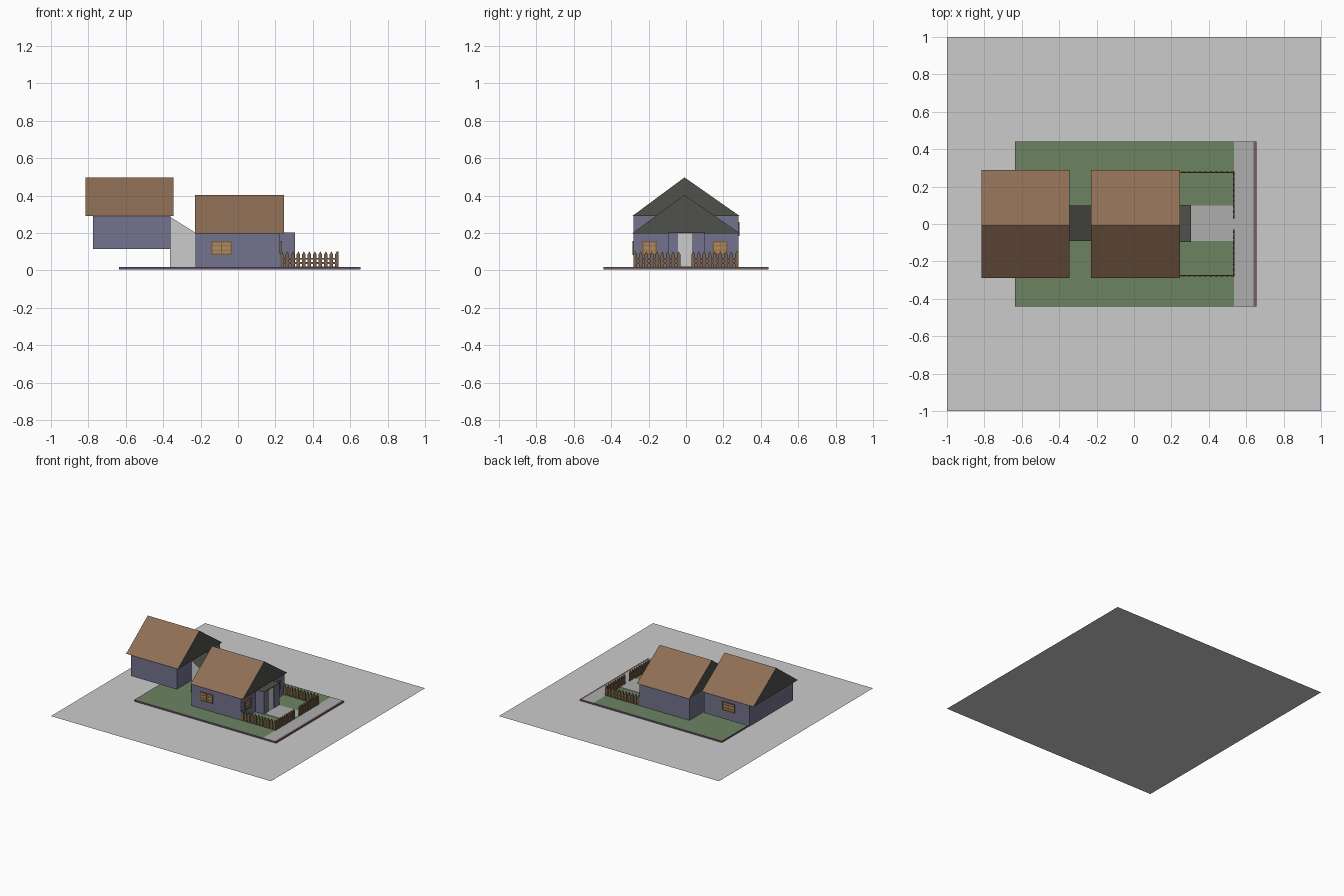
import bpy

if "Cube" in bpy.data.objects:
    bpy.data.objects.remove(bpy.data.objects["Cube"])

def mat(name, rgb):
    m = bpy.data.materials.new(name)
    m.diffuse_color = (*rgb, 1)
    m.use_nodes = True
    m.node_tree.nodes["Principled BSDF"].inputs["Base Color"].default_value = m.diffuse_color
    return m

WALL = mat("wall_blue", (0.17, 0.17, 0.27))
ROOF = mat("roof_brown", (0.27, 0.155, 0.09))
BLACK = mat("gable_black", (0.08, 0.08, 0.07))
GRASS = mat("grass", (0.15, 0.23, 0.12))
PAVE = mat("paving", (0.42, 0.42, 0.42))
CURB = mat("curb", (0.2, 0.11, 0.11))
SOIL = mat("soil", (0.14, 0.08, 0.16))
WOOD = mat("fence_wood", (0.19, 0.12, 0.07))
PANE = mat("window_pane", (0.45, 0.25, 0.1))

def mesh(name, verts, faces, mats=(), idx=None):
    me = bpy.data.meshes.new(name)
    me.from_pydata(verts, [], faces)
    for m in mats:
        me.materials.append(m)
    if idx:
        me.polygons.foreach_set("material_index", idx)
    me.update()
    ob = bpy.data.objects.new(name, me)
    bpy.context.collection.objects.link(ob)
    return ob

BOX_FACES = [(0, 2, 3, 1), (4, 5, 7, 6), (0, 1, 5, 4), (2, 6, 7, 3), (0, 4, 6, 2), (1, 3, 7, 5)]

# boxes given as (x0, x1, y0, y1, z0, z1), several may share one object
def boxes(name, specs, material=None, top=None):
    verts, faces, idx = [], [], []
    for x0, x1, y0, y1, z0, z1 in specs:
        b = len(verts)
        verts += [(x, y, z) for z in (z0, z1) for y in (y0, y1) for x in (x0, x1)]
        faces += [tuple(b + i for i in f) for f in BOX_FACES]
        idx += [0, 1 if top else 0, 0, 0, 0, 0]
    mats = [m for m in (material, top) if m]
    return mesh(name, verts, faces, mats, idx if mats else None)

# gable roof as a solid triangular prism, brown slopes and black ends
def gable_roof(name, x0, x1, half, eave, ridge):
    v = [(x, y, z) for x in (x0, x1) for y, z in ((-half, eave), (half, eave), (-0.008, ridge))]
    f = [(0, 3, 5, 2), (1, 2, 5, 4), (0, 2, 1), (3, 4, 5), (0, 1, 4, 3)]
    return mesh(name, v, f, (ROOF, BLACK), [0, 0, 1, 1, 1])

# window: panes with a frame and glazing bars; axis is the wall's normal
def window(name, axis, pos, out, a0, a1, z0, z1):
    def sub(u0, u1, w0, w1, d):
        lo, hi = sorted((pos - out * 0.004, pos + out * d))
        return (lo, hi, u0, u1, w0, w1) if axis == 'x' else (u0, u1, lo, hi, w0, w1)
    t, n = 0.008, 0.002
    mid = (a0 + a1) / 2
    bars = [sub(a0, a0 + t, z0, z1, 0.007), sub(a1 - t, a1, z0, z1, 0.007),
            sub(a0, a1, z0, z0 + t, 0.007), sub(a0, a1, z1 - t, z1, 0.007),
            sub(mid - n, mid + n, z0, z1, 0.005)]
    for k in (1, 2):
        w = z0 + (z1 - z0) * k / 3
        bars.append(sub(a0, a1, w - n, w + n, 0.005))
    boxes(name + "_frame", bars, WOOD)
    boxes(name + "_panes", [sub(a0, a1, z0, z1, 0.002)], PANE)

# base sheet and garden plot
mesh("base_sheet", [(-1, -1, 0), (1, -1, 0), (1, 1, 0), (-1, 1, 0)], [(0, 1, 2, 3)])
boxes("lawn", [(-0.635, 0.535, -0.44, 0.44, 0.005, 0.018)], SOIL, GRASS)
boxes("sidewalk", [(0.535, 0.64, -0.44, 0.44, 0.005, 0.018)], SOIL, PAVE)
boxes("curb", [(0.64, 0.655, -0.44, 0.44, 0.005, 0.018)], CURB)
boxes("garden_path", [(0.30, 0.535, -0.09, 0.1, 0.015, 0.021)], PAVE)

# front house
boxes("front_house_walls", [(-0.228, 0.225, -0.28, 0.28, 0.016, 0.2)], WALL)
gable_roof("front_house_roof", -0.23, 0.245, 0.288, 0.198, 0.403)

# entrance porch with door
boxes("porch_walls", [(0.22, 0.305, -0.095, -0.042, 0.016, 0.2),
                      (0.22, 0.305, 0.033, 0.1, 0.016, 0.2)], WALL)
boxes("porch_roof", [(0.22, 0.306, -0.095, 0.102, 0.197, 0.203)], BLACK)
boxes("front_door", [(0.22, 0.298, -0.043, 0.034, 0.016, 0.198)])

# raised rear house
boxes("rear_house_walls", [(-0.775, -0.36, -0.28, 0.28, 0.115, 0.292)], WALL)
gable_roof("rear_house_roof", -0.815, -0.345, 0.288, 0.29, 0.497)

# linking corridor with a sloped black roof
c = [(x, y, z) for y in (-0.09, 0.1)
     for x, z in ((-0.363, 0.016), (-0.225, 0.016), (-0.225, 0.2), (-0.363, 0.286))]
mesh("corridor", c, [(0, 1, 2, 3), (4, 7, 6, 5), (0, 3, 7, 4), (1, 5, 6, 2), (0, 4, 5, 1), (2, 6, 7, 3)],
     (mat("corridor_grey", (0.8, 0.8, 0.8)), BLACK), [0, 0, 0, 0, 0, 1])

# windows
window("side_window", 'y', -0.28, -1, -0.145, -0.032, 0.083, 0.157)
window("front_window_left", 'x', 0.225, 1, -0.235, -0.155, 0.083, 0.157)
window("front_window_right", 'x', 0.225, 1, 0.143, 0.223, 0.083, 0.157)
window("rear_house_window", 'y', 0.28, 1, -0.64, -0.525, 0.185, 0.258)

# picket fence: pointed pickets plus two rails, along x or y
def fence(name, axis, fixed, a0, a1, count):
    verts, faces = [], []
    w, d = 0.0095, 0.004
    prof = [(-w, 0.016), (w, 0.016), (w, 0.085), (0, 0.102), (-w, 0.085)]
    put = lambda u, v, z: (u, v, z) if axis == 'x' else (v, u, z)
    for i in range(count):
        u = a0 + w + (a1 - a0 - 2 * w) * i / (count - 1)
        b = len(verts)
        verts += [put(u + p, fixed + s, z) for s in (-d, d) for p, z in prof]
        faces += [tuple(b + k for k in range(5)), tuple(b + 9 - k for k in range(5))]
        faces += [(b + k, b + 5 + k, b + 5 + (k + 1) % 5, b + (k + 1) % 5) for k in range(5)]
    mesh(name + "_pickets", verts, faces, (WOOD,))
    rails = []
    for z in (0.035, 0.058):
        r = (a0, a1), (fixed - 0.003, fixed + 0.003)
        if axis == 'y':
            r = r[::-1]
        rails.append((*r[0], *r[1], z, z + 0.009))
    boxes(name + "_rails", rails, WOOD)

for side, s in (("left", -1), ("right", 1)):
    fence(f"side_fence_{side}", 'x', s * 0.276, 0.225, 0.538, 11)
    lo, hi = sorted((s * 0.03, s * 0.28))
    fence(f"street_fence_{side}", 'y', 0.534, lo, hi, 9)
